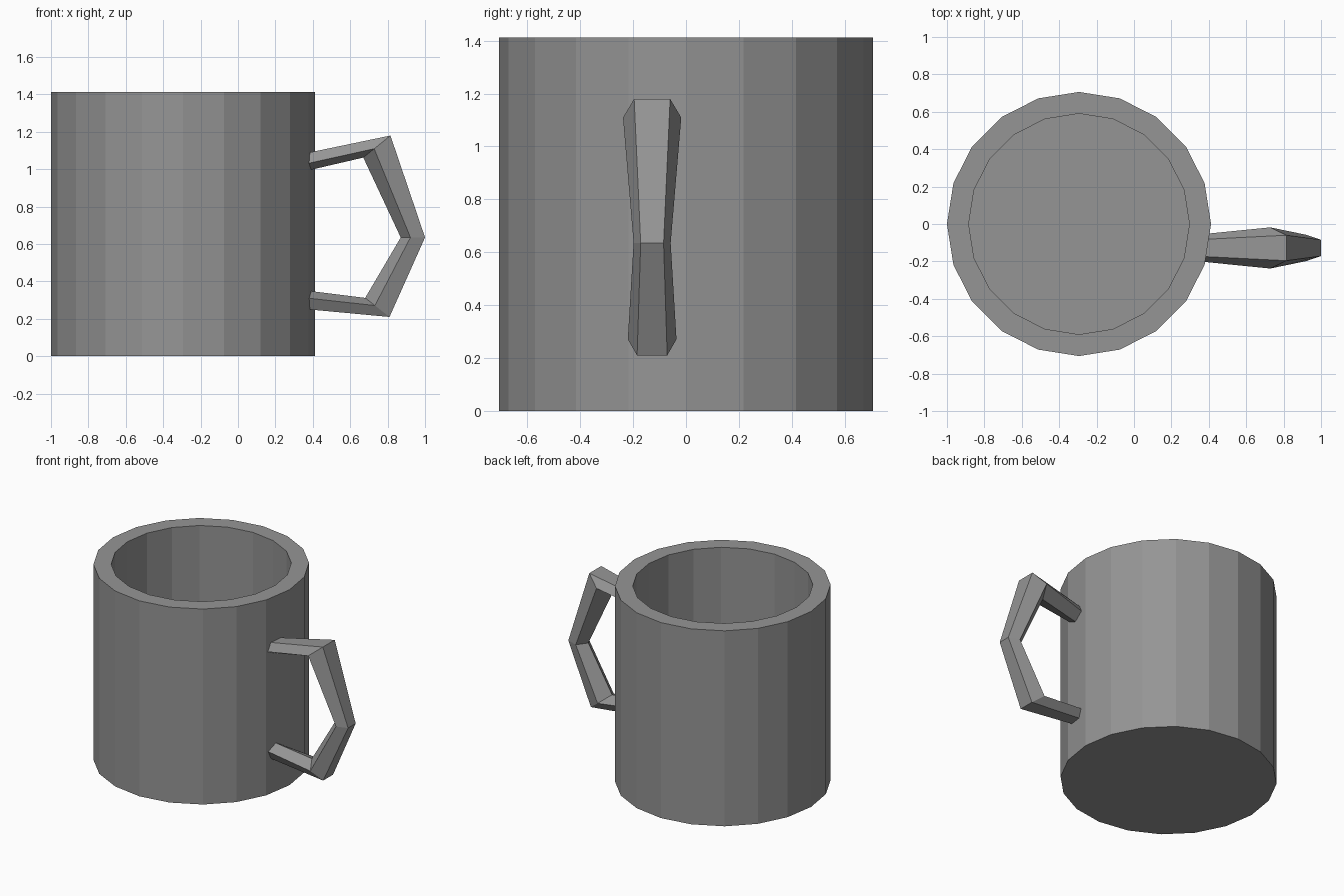
import bpy, bmesh, math
from mathutils import Vector

if "Cube" in bpy.data.objects:
    bpy.data.objects.remove(bpy.data.objects["Cube"], do_unlink=True)

GREY = (0.3, 0.3, 0.3, 1.0)
mat = bpy.data.materials.new("plain grey")
mat.use_nodes = True
mat.diffuse_color = GREY
mat.node_tree.nodes["Principled BSDF"].inputs["Base Color"].default_value = GREY


def finish(bm, name):
    bmesh.ops.recalc_face_normals(bm, faces=bm.faces)
    mesh = bpy.data.meshes.new(name)
    bm.to_mesh(mesh)
    bm.free()
    mesh.materials.append(mat)
    obj = bpy.data.objects.new(name, mesh)
    bpy.context.scene.collection.objects.link(obj)
    return obj


def loft(name, rings):
    """Bridge closed rings of points in order and cap both ends."""
    bm = bmesh.new()
    loops = [[bm.verts.new(p) for p in ring] for ring in rings]
    n = len(loops[0])
    for a, b in zip(loops, loops[1:]):
        for i in range(n):
            j = (i + 1) % n
            bm.faces.new((a[i], a[j], b[j], b[i]))
    bm.faces.new(loops[0])
    bm.faces.new(loops[-1])
    return finish(bm, name)


# Cup: outer wall, rim, inner wall and floor
SIDES, CENTRE_X, HEIGHT = 20, -0.294, 1.412
R_OUT, R_IN, FLOOR = 0.706, 0.59, 0.12


def circle(r, z):
    return [(CENTRE_X + r * math.cos(math.tau * i / SIDES),
             r * math.sin(math.tau * i / SIDES), z) for i in range(SIDES)]


cup = loft("cup", [circle(R_OUT, 0), circle(R_OUT, HEIGHT),
                   circle(R_IN, HEIGHT), circle(R_IN, FLOOR)])

# Handle: five-sided section swept round four bends
HANDLE_Y = -0.128


def section(outer, inner, half_width):
    o, i = Vector((outer[0], HANDLE_Y, outer[1])), Vector((inner[0], HANDLE_Y, inner[1]))
    mid = o.lerp(i, 0.6)
    side = Vector((0, half_width, 0))
    return [o + side * 0.618, mid + side, i, mid - side, o - side * 0.618]


handle = loft("handle", [
    section((0.36, 1.085), (0.36, 0.99), 0.073),
    section((0.815, 1.18), (0.67, 1.062), 0.11),
    section((1.0, 0.635), (0.87, 0.635), 0.07),
    section((0.81, 0.21), (0.68, 0.312), 0.092),
    section((0.36, 0.252), (0.36, 0.352), 0.07),
])
